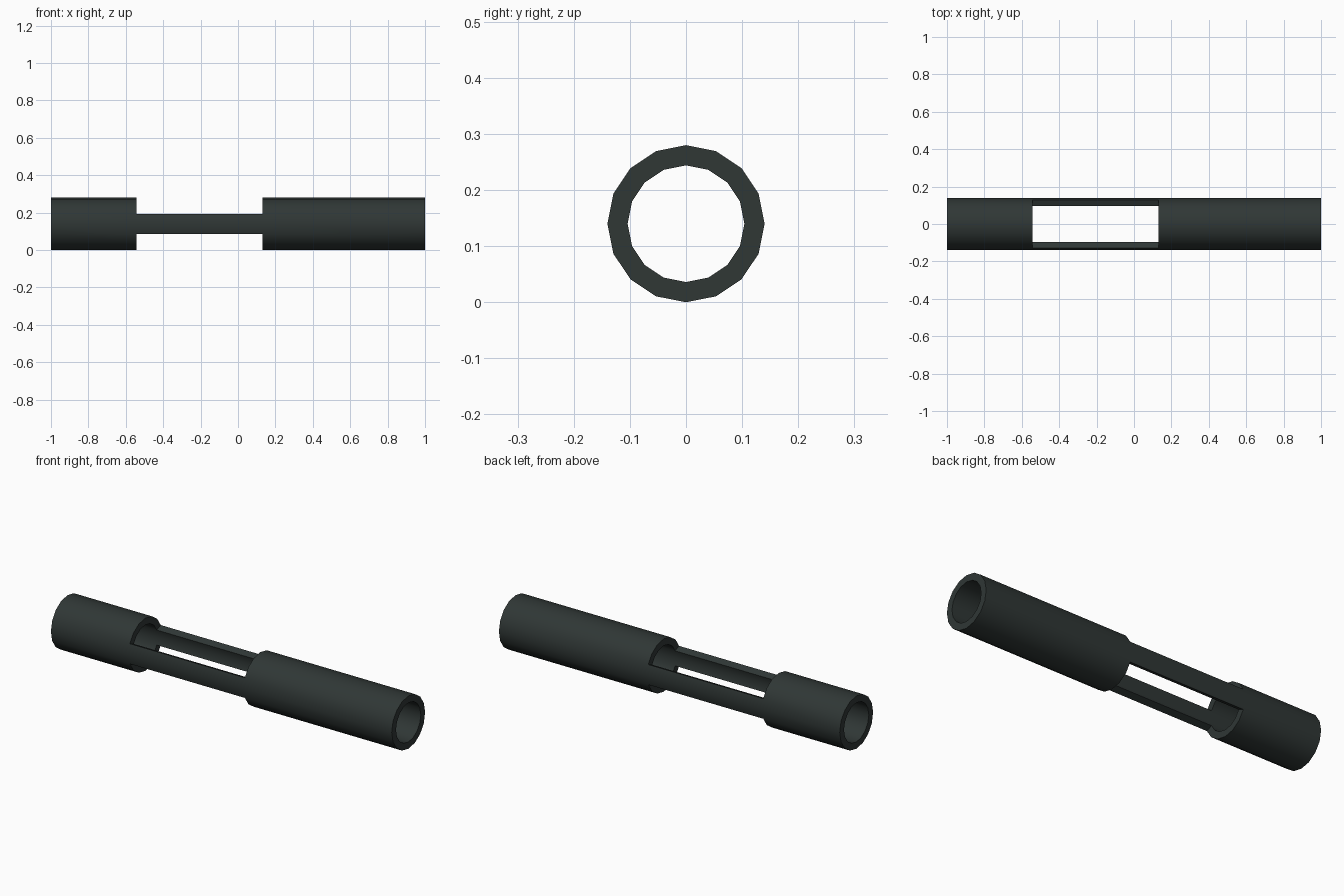
import bpy, bmesh, math

if "Cube" in bpy.data.objects:
    bpy.data.objects.remove(bpy.data.objects["Cube"])

SIDES, R_OUT, R_IN = 16, 0.14, 0.104
STATIONS = [-1.0, -0.544, 0.131, 1.0]   # tube ends and window ends

mat = bpy.data.materials.new("dark_green_grey")
mat.diffuse_color = (0.029, 0.038, 0.036, 1)
mat.use_nodes = True
mat.node_tree.nodes["Principled BSDF"].inputs["Base Color"].default_value = mat.diffuse_color

bm = bmesh.new()


def ring(x, r):
    return [bm.verts.new((x, r * math.cos(2 * math.pi * i / SIDES),
                          R_OUT + r * math.sin(2 * math.pi * i / SIDES)))
            for i in range(SIDES)]


outer = [ring(x, R_OUT) for x in STATIONS]
inner = [ring(x, R_IN) for x in STATIONS]


def solid(s, i):
    """True where wall material exists: only two side rails in the window."""
    if s < 0 or s > 2:
        return False
    return s != 1 or i % SIDES in (15, 0, 7, 8)


# Wall cells, with faces only where a cell meets empty space
for s in range(3):
    for i in range(SIDES):
        if not solid(s, i):
            continue
        j = (i + 1) % SIDES
        a, b, c, d = outer[s], outer[s + 1], inner[s], inner[s + 1]
        bm.faces.new((a[i], a[j], b[j], b[i]))
        bm.faces.new((c[i], d[i], d[j], c[j]))
        if not solid(s - 1, i):
            bm.faces.new((a[i], c[i], c[j], a[j]))
        if not solid(s + 1, i):
            bm.faces.new((b[i], b[j], d[j], d[i]))
        if not solid(s, i - 1):
            bm.faces.new((a[i], b[i], d[i], c[i]))
        if not solid(s, i + 1):
            bm.faces.new((a[j], c[j], d[j], b[j]))

bmesh.ops.recalc_face_normals(bm, faces=bm.faces)
mesh = bpy.data.meshes.new("slotted_tube")
bm.to_mesh(mesh)
bm.free()
mesh.materials.append(mat)
tube = bpy.data.objects.new("slotted_tube", mesh)
bpy.context.collection.objects.link(tube)

# Smooth round walls, sharp rims
bpy.context.view_layer.objects.active = tube
tube.select_set(True)
bpy.ops.object.shade_smooth_by_angle(angle=math.radians(35))
